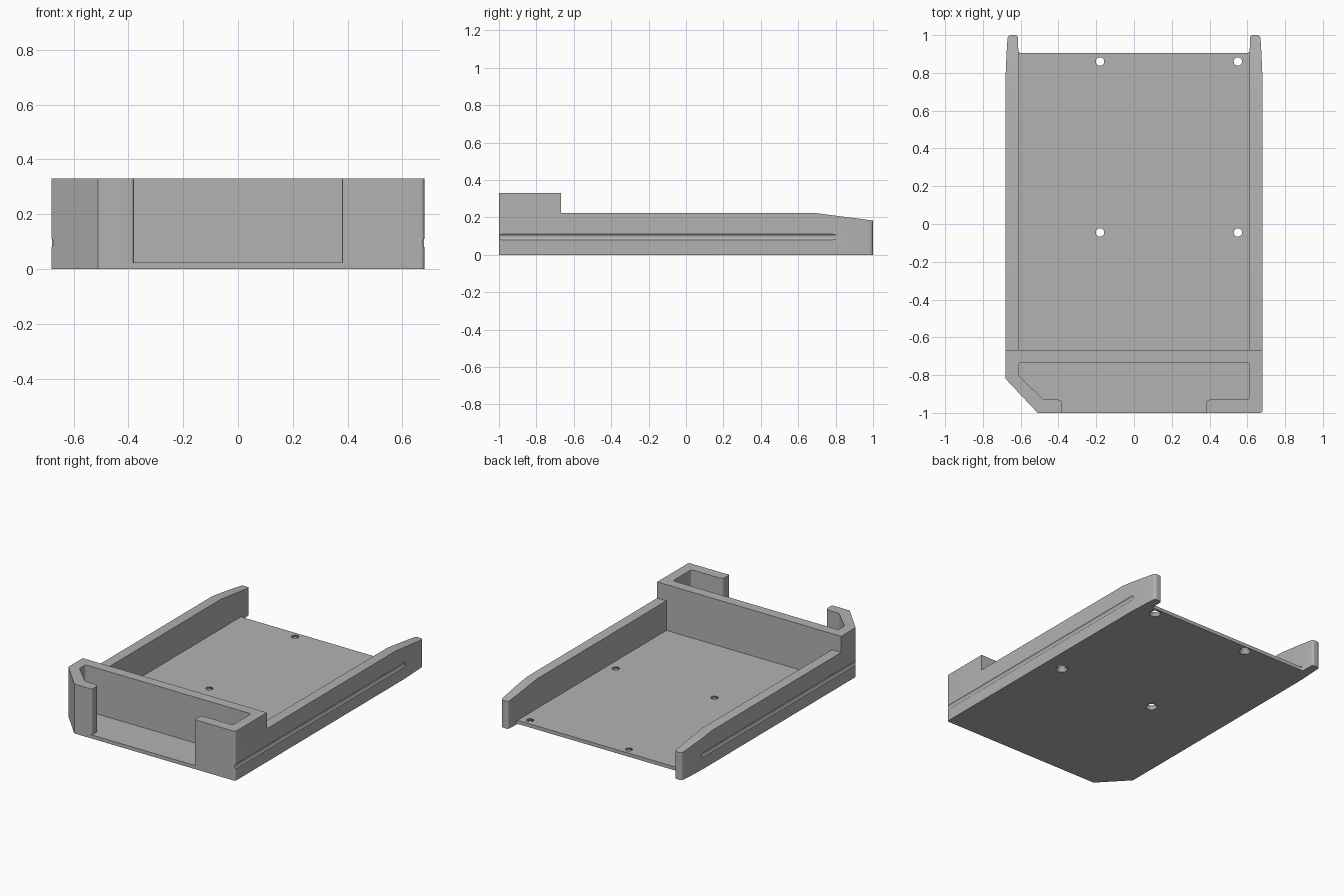
import bpy, bmesh
from mathutils import Vector, Matrix

cube = bpy.data.objects.get("Cube")
if cube:
    bpy.data.objects.remove(cube, do_unlink=True)

FLOOR, SIDE_TOP, CRADLE_TOP = 0.024, 0.222, 0.33
OUT, INN = 0.68, 0.612
SLOPE_Y, END_TOP = 0.70, 0.183

grey = bpy.data.materials.new("plain grey")
grey.use_nodes = True
colour = (0.45, 0.45, 0.45, 1)
grey.diffuse_color = colour
grey.node_tree.nodes["Principled BSDF"].inputs["Base Color"].default_value = colour


def rounded(points, steps=5):
    """Round each corner given as (x, y, radius)."""
    result = []
    for i, p in enumerate(points):
        c = Vector(p[:2])
        if len(p) == 2:
            result.append(c)
            continue
        a = (Vector(points[i - 1][:2]) - c).normalized() * p[2] + c
        b = (Vector(points[(i + 1) % len(points)][:2]) - c).normalized() * p[2] + c
        for k in range(steps + 1):
            t = k / steps
            result.append(a * (1 - t) ** 2 + c * 2 * t * (1 - t) + b * t * t)
    return result


def finish(name, bm):
    bmesh.ops.recalc_face_normals(bm, faces=bm.faces)
    mesh = bpy.data.meshes.new(name)
    bm.to_mesh(mesh)
    bm.free()
    mesh.materials.append(grey)
    obj = bpy.data.objects.new(name, mesh)
    bpy.context.collection.objects.link(obj)
    return obj


def prism(points, z0, z1):
    """Extrude a flat outline upwards."""
    bm = bmesh.new()
    face = bm.faces.new([bm.verts.new((p.x, p.y, z0)) for p in rounded(points)])
    top = bmesh.ops.extrude_face_region(bm, geom=[face])["geom"]
    verts = [v for v in top if isinstance(v, bmesh.types.BMVert)]
    bmesh.ops.translate(bm, verts=verts, vec=(0, 0, z1 - z0))
    return bm


def cut(obj, cutter):
    mod = obj.modifiers.new("cut", "BOOLEAN")
    mod.operation, mod.solver, mod.object = "DIFFERENCE", "EXACT", cutter
    bpy.context.view_layer.objects.active = obj
    bpy.ops.object.modifier_apply(modifier=mod.name)


def mirrored(points):
    return [(-p[0], *p[1:]) for p in reversed(points)]


# Tapered rear tip shared by the base and the side walls
tip = [(OUT, 0.78), (0.675, 0.9), (0.669, 1, 0.02), (0.615, 1, 0.015)]

# Base plate with one clipped front corner and a recessed rear edge
rear = tip + [(INN, 0.905, 0.015)]
base = finish("base_plate", prism(
    [(-OUT, -0.82), (-0.51, -1), (OUT, -1, 0.015)] + rear + mirrored(rear), 0, FLOOR))

# Side walls whose tops slope down at the rear
wall = [(INN, -0.667), (OUT, -0.667)] + tip + [(INN, 0.9)]
walls = []
for name, outline in (("left_wall", wall), ("right_wall", mirrored(wall))):
    bm = prism(outline, FLOOR, SIDE_TOP)
    bmesh.ops.bisect_plane(bm, geom=bm.verts[:] + bm.edges[:] + bm.faces[:],
                           plane_co=(0, SLOPE_Y, 0), plane_no=(0, 1, 0))
    for v in bm.verts:
        if v.co.z > 0.1 and v.co.y > SLOPE_Y:
            v.co.z -= (SIDE_TOP - END_TOP) * (v.co.y - SLOPE_Y) / (1 - SLOPE_Y)
    walls.append(finish(name, bm))

# Tall front cradle: cross wall, pocket sides and two hooked lips
cradle = finish("front_cradle", prism([
    (-OUT, -0.667), (-OUT, -0.82), (-0.51, -1), (-0.38, -1, 0.012),
    (-0.38, -0.93, 0.025), (-0.48, -0.93, 0.01), (-INN, -0.80, 0.01),
    (-INN, -0.735, 0.015), (INN, -0.735, 0.015), (INN, -0.93, 0.02),
    (0.38, -0.93, 0.025), (0.38, -1, 0.006), (OUT, -1, 0.015),
    (OUT, -0.667)], FLOOR, CRADLE_TOP))

# Countersunk screw holes
for x in (-0.18, 0.55):
    for y in (-0.045, 0.86):
        bm = bmesh.new()
        bmesh.ops.create_cone(bm, cap_ends=True, segments=32, radius1=0.038,
                              radius2=0.021, depth=0.028,
                              matrix=Matrix.Translation((x, y, 0.012)))
        hole = finish("hole_cutter", bm)
        cut(base, hole)
        bpy.data.objects.remove(hole, do_unlink=True)

# Shallow rounded grooves along the outer sides
for side in (-1, 1):
    bm = bmesh.new()
    place = Matrix.Translation((side * 0.6926, -0.15, 0.095))
    bmesh.ops.create_cone(bm, cap_ends=True, segments=40, radius1=0.0196,
                          radius2=0.0196, depth=1.9,
                          matrix=place @ Matrix.Rotation(1.570796, 4, "X"))
    groove = finish("groove_cutter", bm)
    cut(cradle, groove)
    cut(walls[0] if side > 0 else walls[1], groove)
    bpy.data.objects.remove(groove, do_unlink=True)

# Smooth the rounded corners and keep hard edges crisp
for obj in [base, cradle] + walls:
    bpy.ops.object.select_all(action="DESELECT")
    obj.select_set(True)
    bpy.context.view_layer.objects.active = obj
    bpy.ops.object.shade_smooth_by_angle(angle=0.5)
